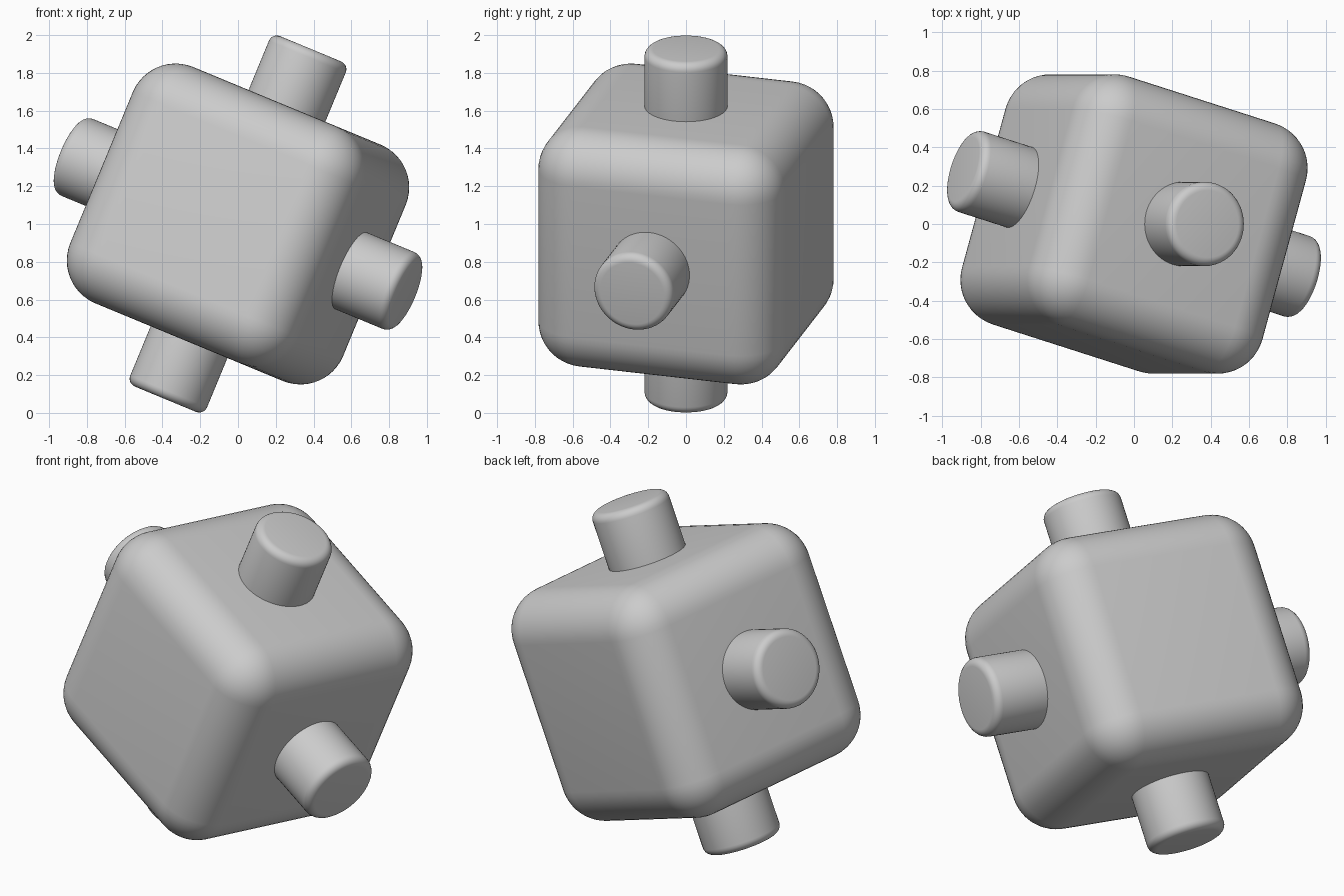
import bpy
from math import radians, pi
from mathutils import Matrix, Vector

default = bpy.data.objects.get("Cube")
if default:
    bpy.data.objects.remove(default, do_unlink=True)

grey = bpy.data.materials.new("plain_grey")
grey.use_nodes = True
colour = (0.6, 0.6, 0.6, 1)
grey.diffuse_color = colour
grey.node_tree.nodes["Principled BSDF"].inputs["Base Color"].default_value = colour

# The whole model is tilted about its centre
tilt = (Matrix.Translation((0, 0, 1))
        @ Matrix.Rotation(radians(22.5), 4, 'Y')
        @ Matrix.Rotation(radians(-16.5), 4, 'Z'))


def finish(name, local, bevel, segments):
    """Name, colour, round and place the active object."""
    ob = bpy.context.object
    ob.name = name
    ob.data.materials.append(grey)
    ob.matrix_world = tilt @ local
    mod = ob.modifiers.new("Rounding", 'BEVEL')
    mod.width = bevel
    mod.segments = segments
    mod.limit_method = 'ANGLE'
    mod.angle_limit = radians(40)
    bpy.ops.object.modifier_apply(modifier=mod.name)
    bpy.ops.object.shade_smooth_by_angle(angle=radians(30))


# Rounded cube body
bpy.ops.mesh.primitive_cube_add(size=1.354)
finish("body", Matrix(), 0.245, 12)

# Four round pegs, on the top, bottom and both sides
PEG_RADIUS, PEG_START, PEG_END = 0.22, 0.5, 1.004
pegs = {"top_peg": 0, "left_peg": pi / 2, "bottom_peg": pi, "right_peg": -pi / 2}
for name, angle in pegs.items():
    bpy.ops.mesh.primitive_cylinder_add(vertices=64, radius=PEG_RADIUS,
                                        depth=PEG_END - PEG_START)
    outward = Matrix.Translation(Vector((0, 0, (PEG_START + PEG_END) / 2)))
    finish(name, Matrix.Rotation(angle, 4, 'Y') @ outward, 0.045, 6)
